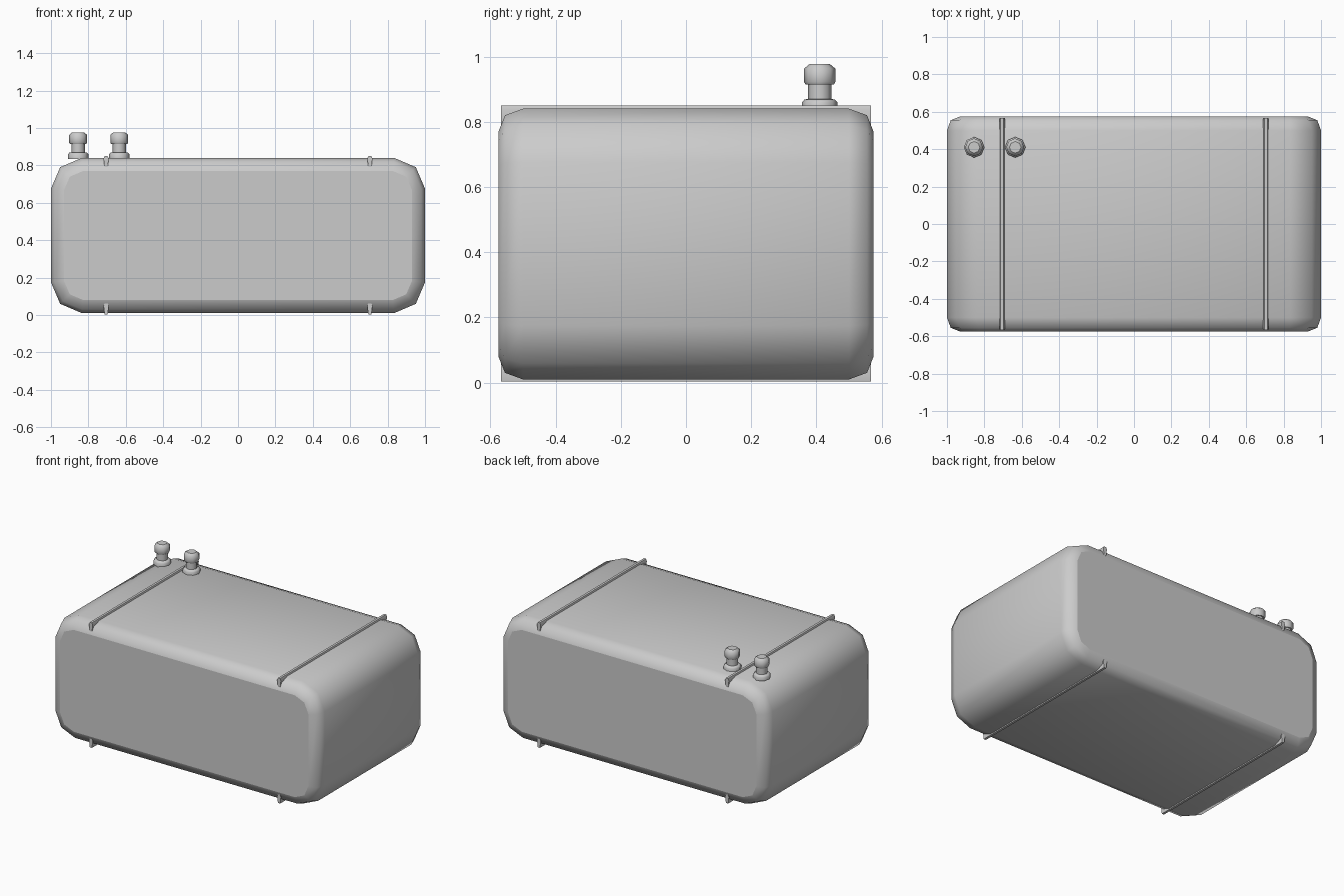
import bpy, bmesh, math

cube = bpy.data.objects.get("Cube")
if cube:
    bpy.data.objects.remove(cube, do_unlink=True)

grey = bpy.data.materials.new("light_grey_metal")
grey.use_nodes = True
color = (0.6, 0.6, 0.6, 1)
grey.diffuse_color = color
grey.node_tree.nodes["Principled BSDF"].inputs["Base Color"].default_value = color


def loft(name, rings, flat_ends=True, angle=65):
    """Skin a list of closed rings and cap both ends."""
    bm = bmesh.new()
    loops = [[bm.verts.new(p) for p in ring] for ring in rings]
    n = len(loops[0])
    for a, b in zip(loops, loops[1:]):
        for i in range(n):
            j = (i + 1) % n
            bm.faces.new((a[i], a[j], b[j], b[i]))
    ends = [bm.faces.new(loops[0]), bm.faces.new(loops[-1])]
    bmesh.ops.recalc_face_normals(bm, faces=bm.faces)
    mesh = bpy.data.meshes.new(name)
    bm.to_mesh(mesh)
    bm.free()
    mesh.materials.append(grey)
    obj = bpy.data.objects.new(name, mesh)
    bpy.context.collection.objects.link(obj)
    bpy.ops.object.select_all(action='DESELECT')
    obj.select_set(True)
    bpy.context.view_layer.objects.active = obj
    bpy.ops.object.shade_smooth_by_angle(angle=math.radians(angle))
    if flat_ends:
        for face in mesh.polygons[-2:]:
            face.use_smooth = False
    return obj


def tank_ring(y, inset):
    """Rounded rectangle with two-step corners, shrunk by inset."""
    w, h = 1 - inset, 0.415 - inset
    r = 0.165 - inset * 0.9
    quarter = [(w, h - r), (w - 0.3 * r, h - 0.3 * r), (w - r, h)]
    half = quarter + [(-x, z) for x, z in reversed(quarter)]
    outline = half + [(-x, -z) for x, z in half]
    return [(x, y, z + 0.425) for x, z in outline]


# Tank body with rolled end edges
steps = [(0.575, 0.07), (0.555, 0.02), (0.5, 0)]
rings = [tank_ring(-y, i) for y, i in steps]
rings += [tank_ring(y, i) for y, i in reversed(steps)]
loft("tank_body", rings)

# Straps across the top and bottom
half_strap = [(0.008, 0), (0.014, 0.045), (0.008, 0.06)]
section = half_strap + [(-x, z) for x, z in reversed(half_strap)]
for side, sx in (("right", -0.705), ("left", 0.705)):
    for level, z0 in (("top", 0.79), ("bottom", 0.003)):
        loft(f"{level}_strap_{side}",
             [[(sx + x, y, z0 + z) for x, z in section] for y in (-0.568, 0.568)])

# Filler necks: flange, stem and chamfered cap
neck = [(0.055, 0.835), (0.055, 0.859), (0.047, 0.868), (0.036, 0.87),
        (0.036, 0.915), (0.044, 0.915), (0.048, 0.922), (0.048, 0.963),
        (0.031, 0.977)]
for name, x0 in (("outer_filler_neck", -0.855), ("inner_filler_neck", -0.635)):
    angles = [math.tau * i / 8 for i in range(8)]
    loft(name, [[(x0 + r * math.cos(a), 0.41 + r * math.sin(a), z) for a in angles]
                for r, z in neck], angle=50)
